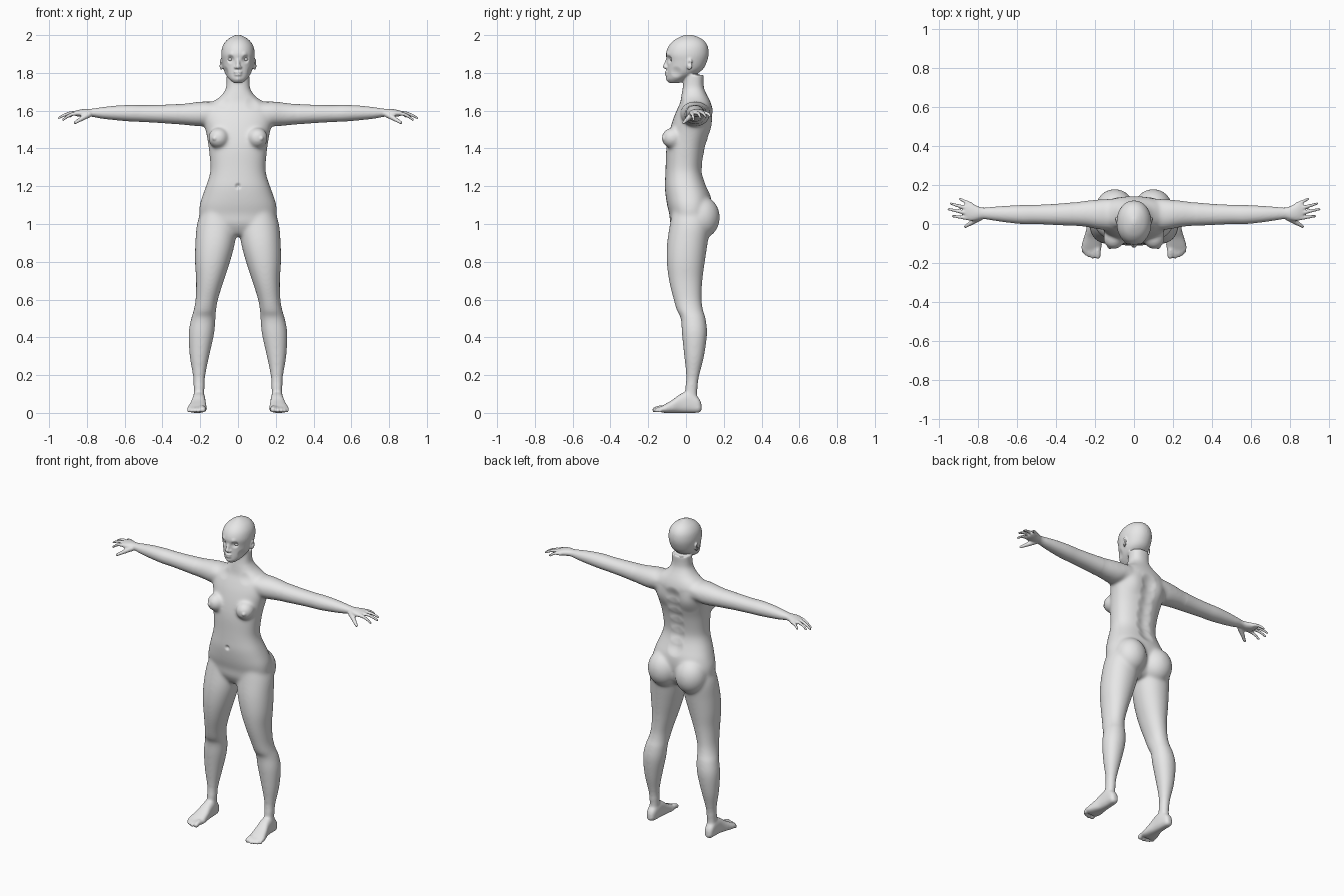
import bpy, bmesh, math
from mathutils import Matrix, Vector, kdtree

cube = bpy.data.objects.get("Cube")
if cube:
    bpy.data.objects.remove(cube, do_unlink=True)

BOTH = (1, -1)
bm = bmesh.new()


def catmull(p, q, r, s, t):
    return 0.5 * (2 * q + (r - p) * t + (2 * p - 5 * q + 4 * r - s) * t * t
                  + (3 * q - p - 3 * r + s) * t ** 3)


def smooth_rows(rows, steps=5):
    """Fill in rows between the given ones with a spline."""
    ends = [rows[0]] + rows + [rows[-1]]
    out = []
    for i in range(len(rows) - 1):
        for k in range(steps):
            out.append([catmull(*v, k / steps) for v in zip(*ends[i:i + 4])])
    return out + [rows[-1]]


def loft(rows, axis, power=2.0, sides=(1,), count=40):
    """Rows are (position, low a, high a, low b, high b) along one axis."""
    for side in sides:
        rings = []
        for pos, a0, a1, b0, b1 in smooth_rows(rows):
            ring = []
            for k in range(count):
                ang = math.tau * k / count
                c, s = math.cos(ang), math.sin(ang)
                a = (a0 + a1) / 2 + (a1 - a0) / 2 * math.copysign(abs(c) ** (2 / power), c)
                b = (b0 + b1) / 2 + (b1 - b0) / 2 * math.copysign(abs(s) ** (2 / power), s)
                x, y, z = {"x": (pos, a, b), "y": (a, pos, b), "z": (a, b, pos)}[axis]
                ring.append(bm.verts.new((x * side, y, z)))
            rings.append(ring)
        for low, high in zip(rings, rings[1:]):
            for k in range(count):
                n = (k + 1) % count
                bm.faces.new((low[k], low[n], high[n], high[k]))
        bm.faces.new(rings[0])
        bm.faces.new(rings[-1])


def ball(target, centre, radii, sides=(1,), tilt=0.0):
    for side in sides:
        place = Matrix.Translation((centre[0] * side, centre[1], centre[2]))
        turn = Matrix.Rotation(tilt * side, 4, "Z")
        bmesh.ops.create_icosphere(target, subdivisions=3, radius=1,
                                   matrix=place @ turn @ Matrix.Diagonal((*radii, 1)))


def finger(start, end, r0, r1, bend=0.0, steps=12):
    """A tapering, slightly arched digit on both sides."""
    a, b = Vector(start), Vector(end)
    for k in range(steps + 1):
        t = k / steps
        p = a.lerp(b, t)
        p.z += bend * math.sin(math.pi * t)
        r = r0 + (r1 - r0) * t
        ball(bm, p, (r, r, r), BOTH)


# Torso and neck
torso = [(.935, .03, -.03, .06), (.95, .1, -.055, .09), (1.0, .19, -.082, .12),
         (1.05, .205, -.088, .13), (1.1, .203, -.1, .135), (1.15, .188, -.108, .13),
         (1.2, .17, -.112, .11), (1.25, .153, -.11, .092), (1.3, .146, -.108, .087),
         (1.4, .155, -.104, .102), (1.48, .168, -.09, .125), (1.55, .185, -.07, .137),
         (1.6, .185, -.05, .142), (1.64, .145, -.032, .132), (1.67, .1, -.026, .118),
         (1.7, .074, -.022, .103), (1.73, .062, -.016, .094), (1.79, .06, -.01, .094)]
loft([(z, -w, w, f, b) for z, w, f, b in torso], "z", 2.3)
ball(bm, (.102, -.07, 1.455), (.056, .06, .056), BOTH, .2)
ball(bm, (.098, .08, 1.035), (.1, .1, .115), BOTH)

# Legs
loft([(1.08, .03, .19, -.07, .12), (1.0, .005, .217, -.085, .13), (.9, .016, .226, -.1, .115),
      (.8, .042, .228, -.102, .1), (.7, .075, .222, -.09, .087), (.6, .106, .225, -.066, .083),
      (.54, .116, .236, -.048, .092), (.5, .119, .248, -.028, .104), (.42, .126, .262, -.022, .112),
      (.3, .152, .256, -.01, .096), (.2, .172, .24, 0, .072), (.12, .178, .234, -.005, .06),
      (.05, .18, .236, -.01, .06)], "z", 2.1, BOTH)

# Feet and toes
loft([(.082, .195, .222, .015, .05), (.066, .182, .236, .002, .08), (.02, .174, .24, 0, .115),
      (-.03, .171, .245, 0, .1), (-.07, .167, .257, 0, .07), (-.11, .165, .268, 0, .047),
      (-.135, .172, .264, .003, .033)], "y", 2.6, BOTH)
for x, tip, r in ((.186, -.163, .017), (.211, -.167, .012), (.23, -.161, .0115),
                  (.246, -.152, .011), (.259, -.138, .0105)):
    finger((x, -.115, .02), (x, tip, r), r, r * .9, .006)

# Arms and palms
loft([(.12, -.03, .13, 1.54, 1.645), (.18, -.028, .126, 1.518, 1.649), (.24, -.016, .12, 1.52, 1.643),
      (.3, -.01, .112, 1.526, 1.636), (.4, -.005, .103, 1.534, 1.631), (.5, 0, .098, 1.54, 1.629),
      (.57, 0, .097, 1.543, 1.63), (.65, .008, .093, 1.55, 1.626), (.72, .018, .088, 1.558, 1.618),
      (.775, .026, .084, 1.568, 1.61), (.81, .018, .096, 1.567, 1.609), (.84, .016, .112, 1.568, 1.605),
      (.865, .028, .11, 1.573, 1.598)], "x", 2.1, BOTH)

# Fingers and thumbs
for start, end in (((.85, .03, 1.586), (.926, .04, 1.552)), ((.855, .056, 1.588), (.948, .076, 1.562)),
                   ((.85, .08, 1.588), (.937, .104, 1.568)), ((.835, .1, 1.584), (.89, .128, 1.57))):
    finger(start, end, .0115, .0075, .008)
finger((.79, .032, 1.58), (.862, -.012, 1.537), .017, .009)

# Head
head = [(1.746, .022, -.088, -.03), (1.765, .045, -.1, 0), (1.79, .064, -.101, .05),
        (1.82, .077, -.1, .09), (1.86, .085, -.1, .111), (1.9, .089, -.106, .12),
        (1.94, .082, -.093, .115), (1.97, .063, -.067, .096), (1.99, .036, -.033, .065),
        (2.002, .008, 0, .025)]
loft([(z, -w, w, f, b) for z, w, f, b in head], "z", 2.1)

# Nose, lips and ears
for k in range(9):
    t = k / 8
    ball(bm, (0, -.096 - .017 * t, 1.874 - .042 * t), (.008 + .004 * t, .01, .01))
ball(bm, (.011, -.103, 1.829), (.01, .012, .008), BOTH)
ball(bm, (0, -.1, 1.805), (.022, .013, .007))
ball(bm, (0, -.099, 1.79), (.02, .013, .008))
ball(bm, (.088, .018, 1.846), (.008, .019, .032), BOTH, -.5)

# Fuse the parts into one skin
bmesh.ops.recalc_face_normals(bm, faces=bm.faces)
mesh = bpy.data.meshes.new("body_parts")
bm.to_mesh(mesh)
bm.free()
body = bpy.data.objects.new("body", mesh)
bpy.context.collection.objects.link(body)
remesh = body.modifiers.new("fuse", "REMESH")
remesh.mode = "VOXEL"
remesh.voxel_size = .005
graph = bpy.context.evaluated_depsgraph_get()
skin = bpy.data.meshes.new_from_object(body.evaluated_get(graph))
body.modifiers.clear()
body.data = skin
skin.name = "body"


def relax(bm, verts, times):
    for _ in range(times):
        bmesh.ops.smooth_vert(bm, verts=verts, factor=.5,
                              use_axis_x=True, use_axis_y=True, use_axis_z=True)


bm = bmesh.new()
bm.from_mesh(skin)
relax(bm, [v for v in bm.verts if abs(v.co.x) < .32 and .15 < v.co.z < 1.72], 30)
relax(bm, [v for v in bm.verts if .03 < v.co.z < .2], 10)
relax(bm, [v for v in bm.verts if abs(v.co.x) < .05 and 1.68 < v.co.z < 1.76 and v.co.y > -.06], 10)
relax(bm, list(bm.verts), 3)

# Soft dents and swellings: centre, radius, push
bm.verts.ensure_lookup_table()
tree = kdtree.KDTree(len(bm.verts))
for v in bm.verts:
    tree.insert(v.co, v.index)
tree.balance()


def push(centre, radius, offset, sides=(1,)):
    for side in sides:
        move = Vector((offset[0] * side, offset[1], offset[2]))
        for _, i, d in tree.find_range((centre[0] * side, centre[1], centre[2]), radius):
            bm.verts[i].co += move * (1 - (d / radius) ** 2) ** 2


push((.04, -.09, 1.873), .027, (0, .013, 0), BOTH)      # eye sockets
push((.036, -.095, 1.898), .022, (0, -.004, 0), BOTH)   # brows
push((.06, -.05, 1.805), .035, (-.006, .003, 0), BOTH)  # cheeks
push((0, -.1, 1.765), .025, (0, -.005, 0))              # chin
push((.1, .018, 1.85), .016, (-.008, 0, 0), BOTH)       # ear hollows
push((0, -.112, 1.2), .02, (0, .01, 0))                 # navel
push((.1, .13, 1.52), .08, (0, .01, 0), BOTH)           # shoulder blades
push((.08, -.05, 1.645), .05, (0, .008, 0), BOTH)       # collar hollows
push((.13, -.127, 1.453), .02, (.002, -.008, 0), BOTH)  # bust tips
for z, y in ((1.2, .11), (1.27, .09), (1.34, .09), (1.41, .1), (1.48, .12), (1.55, .135)):
    push((0, y, z), .06, (0, -.011, 0))                 # spine
bm.to_mesh(skin)
bm.free()

# One colour for everything
grey = bpy.data.materials.new("plain_grey")
grey.use_nodes = True
grey.diffuse_color = (.8, .8, .8, 1)
for node in grey.node_tree.nodes:
    if node.type == "BSDF_PRINCIPLED":
        node.inputs["Base Color"].default_value = grey.diffuse_color

# Eyes
made = [body]
for name, side in (("left_eye", 1), ("right_eye", -1)):
    bm = bmesh.new()
    ball(bm, (.039 * side, -.071, 1.872), (.015, .014, .01))
    eye = bpy.data.objects.new(name, bpy.data.meshes.new(name))
    bm.to_mesh(eye.data)
    bm.free()
    bpy.context.collection.objects.link(eye)
    made.append(eye)

for obj in made:
    obj.data.materials.clear()
    obj.data.materials.append(grey)
    for face in obj.data.polygons:
        face.use_smooth = True
